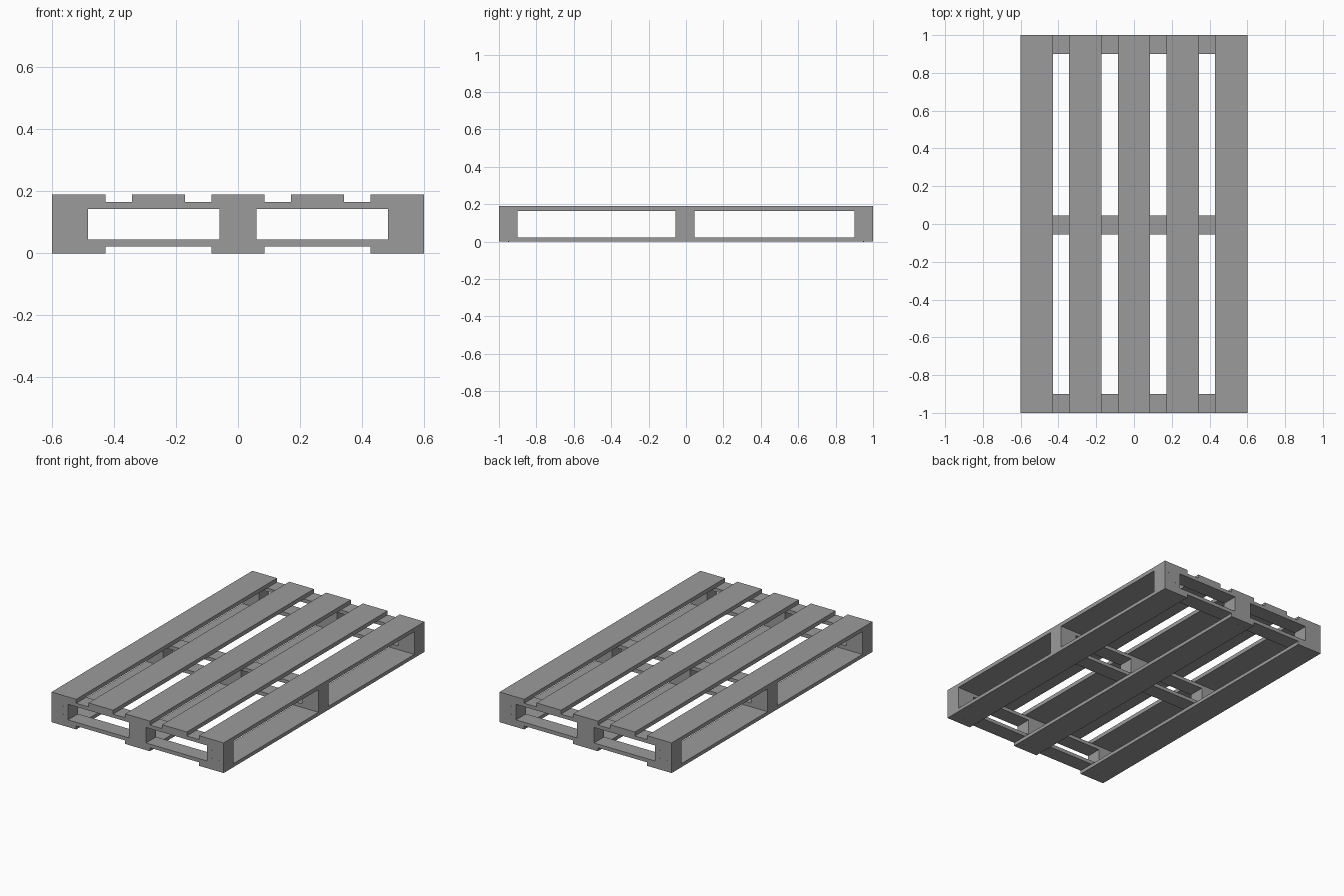
import bpy
import bmesh
from mathutils import Matrix, Vector

cube = bpy.data.objects.get("Cube")
if cube:
    bpy.data.objects.remove(cube, do_unlink=True)


def make_material(name, colour):
    mat = bpy.data.materials.new(name)
    mat.use_nodes = True
    mat.diffuse_color = colour
    mat.node_tree.nodes["Principled BSDF"].inputs["Base Color"].default_value = colour
    return mat


grey = make_material("grey wood", (0.33, 0.33, 0.33, 1))


def add_object(name, bm):
    mesh = bpy.data.meshes.new(name)
    bm.to_mesh(mesh)
    bm.free()
    mesh.materials.append(grey)
    obj = bpy.data.objects.new(name, mesh)
    bpy.context.collection.objects.link(obj)
    return obj


def board(name, x, y, z):
    """Box spanning the given (low, high) ranges."""
    spans = (x, y, z)
    centre = Vector([(a + b) / 2 for a, b in spans])
    size = Vector([b - a for a, b in spans])
    bm = bmesh.new()
    bmesh.ops.create_cube(bm, size=1, matrix=Matrix.LocRotScale(centre, None, size))
    return add_object(name, bm)


# Heights of the stacked layers
BASE, LOW, HIGH, DECK, TOP = 0.022, 0.045, 0.143, 0.165, 0.19
HALF = 0.6
BOARD = 0.172
LENGTH = (-1, 1)

# Five deck boards and three base boards running front to back
for i in range(5):
    x = -HALF + i * (2 * HALF - BOARD) / 4
    board(f"deck_board_{i + 1}", (x, x + BOARD), LENGTH, (DECK, TOP))
for i in range(3):
    x = -HALF + i * (2 * HALF - BOARD) / 2
    board(f"base_board_{i + 1}", (x, x + BOARD), LENGTH, (0, BASE))

# Three cross frames: lower and upper rails with blocks between them
rows = {"front": (-1, -0.9), "middle": (-0.055, 0.045), "back": (0.9, 1)}
columns = {"right": (-HALF, -0.485), "centre": (-0.059, 0.059), "left": (0.485, HALF)}
for row, y in rows.items():
    board(f"{row}_lower_rail", (-HALF, HALF), y, (BASE, LOW))
    board(f"{row}_upper_rail", (-HALF, HALF), y, (HIGH, DECK))
    for column, x in columns.items():
        board(f"{row}_{column}_block", x, y, (LOW, HIGH))


# Nail heads on the end faces and under the base boards
def nails(name, points, normal):
    bm = bmesh.new()
    turn = Vector(normal).to_track_quat("Z", "Y")
    for p in points:
        bmesh.ops.create_cone(bm, cap_ends=True, segments=8, radius1=0.003,
                              radius2=0.003, depth=0.002,
                              matrix=Matrix.LocRotScale(Vector(p), turn, None))
    return add_object(name, bm)


for side, name in ((-1, "front"), (1, "back")):
    nails(f"{name}_nails", [(x, side, z) for x in (-0.57, -0.52, 0.52, 0.57)
                            for z in (0.07, 0.12)], (0, side, 0))
    nails(f"{name}_base_nails", [(x + dx, side * 0.95, 0) for x in (-0.514, 0, 0.514)
                                 for dx in (-0.05, 0, 0.05)], (0, 0, -1))
